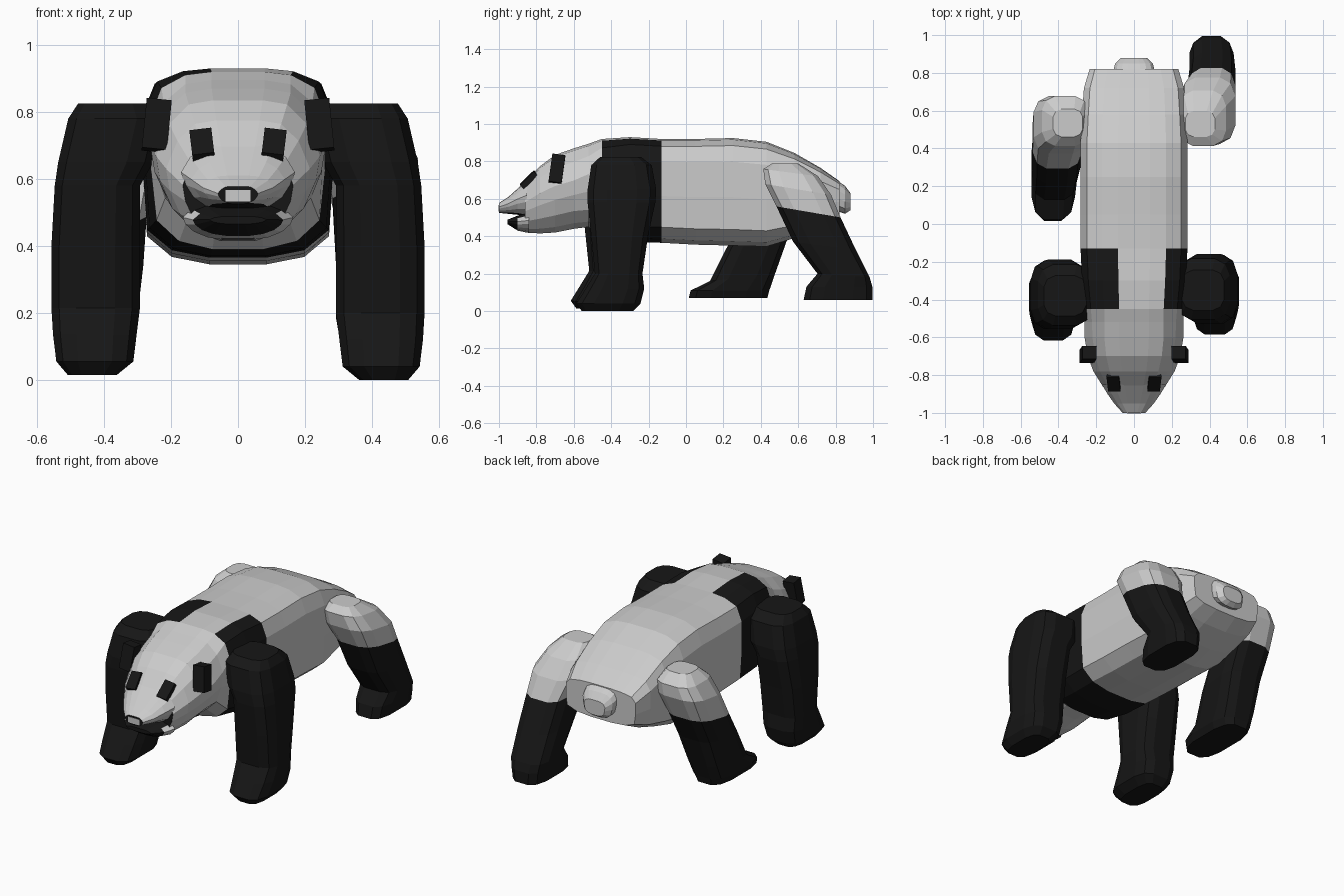
import bpy, bmesh, math
from mathutils import Vector

if "Cube" in bpy.data.objects:
    bpy.data.objects.remove(bpy.data.objects["Cube"])


def material(name, rgb):
    m = bpy.data.materials.new(name)
    m.diffuse_color = (*rgb, 1)
    m.use_nodes = True
    m.node_tree.nodes["Principled BSDF"].inputs["Base Color"].default_value = m.diffuse_color
    return m


PALE = material("pale_fur", (0.8, 0.8, 0.8))
DARK = material("dark_fur", (0.008, 0.008, 0.008))


def loft(name, rings, is_dark):
    """Skin closed rings of points; is_dark(band, side) picks the dark faces."""
    bm = bmesh.new()
    rows = [[bm.verts.new(p) for p in r] for r in rings]
    n = len(rows[0])
    for b, (r0, r1) in enumerate(zip(rows, rows[1:])):
        for i in range(n):
            j = (i + 1) % n
            f = bm.faces.new((r0[i], r0[j], r1[j], r1[i]))
            f.material_index = int(is_dark(b, i))
    for band, row in ((-1, rows[0]), (len(rows), rows[-1])):
        f = bm.faces.new(row)
        f.material_index = int(is_dark(band, 0))
    bmesh.ops.recalc_face_normals(bm, faces=bm.faces[:])
    me = bpy.data.meshes.new(name)
    bm.to_mesh(me)
    bm.free()
    me.materials.append(PALE)
    me.materials.append(DARK)
    ob = bpy.data.objects.new(name, me)
    bpy.context.collection.objects.link(ob)
    return ob


def box(name, loc, size, rot, mat):
    bpy.ops.mesh.primitive_cube_add(size=1, location=loc, rotation=rot)
    ob = bpy.context.object
    ob.name = name
    ob.scale = size
    ob.data.materials.append(mat)
    return ob


# Half cross-sections (across, up), top centre to bottom centre
TRUNK = [(0, 1), (.3, 1), (.6, .985), (.88, .93), (1, .78), (1, .45), (.96, .15), (.7, .04), (.3, 0), (0, 0)]
HEAD = [(0, 1), (.3, 1), (.6, .97), (.84, .83), (1, .6), (.95, .42), (.8, .22), (.55, .07), (.25, 0), (0, 0)]


def cross_section(y, top, bot, hw, t):
    half = [(a[0] + (b[0] - a[0]) * t, a[1] + (b[1] - a[1]) * t) for a, b in zip(TRUNK, HEAD)]
    full = half + [(-u, v) for u, v in half[-2:0:-1]]
    return [(u * hw, y, bot + v * (top - bot)) for u, v in full]


# Head and trunk in one skin: y, top, bottom, half width, head blend
sections = [
    (-.86, .69, .42, .165, 1), (-.78, .775, .415, .215, 1), (-.70, .835, .42, .245, 1),
    (-.60, .87, .44, .262, 1), (-.52, .895, .45, .262, .8), (-.45, .92, .39, .262, .2),
    (-.30, .93, .37, .275, 0), (-.13, .92, .365, .283, 0), (.05, .92, .355, .283, 0),
    (.25, .925, .35, .283, 0), (.43, .905, .345, .283, 0), (.58, .845, .39, .275, 0),
    (.72, .765, .44, .265, 0), (.82, .695, .49, .235, 0)]
# Dark shoulder band leaves an off-centre pale strip on the back
loft("body_and_head", [cross_section(*s) for s in sections],
     lambda b, i: b == -1 or (b in (5, 6) and i not in (0, 1, 17)))

# Upper muzzle with dark nose, open lower jaw with dark lip
loft("upper_muzzle", [cross_section(*s) for s in (
    (-.85, .70, .50, .17, 1), (-.90, .655, .515, .14, 1),
    (-.95, .61, .52, .105, 1), (-1.0, .578, .525, .06, 1))],
    lambda b, i: b == 4 or 7 <= i <= 10)
loft("lower_jaw", [cross_section(*s) for s in (
    (-.84, .53, .418, .165, 1), (-.90, .51, .43, .135, 1), (-.955, .488, .465, .085, 1))],
    lambda b, i: b > 0 or i in (0, 1, 2, 15, 16, 17))
box("nose", (0, -.999, .55), (.075, .006, .035), (0, 0, 0), PALE)

# Eyes and ears
for side, s in (("left", -1), ("right", 1)):
    box(side + "_eye", (s * .107, -.84, .702), (.066, .105, .03), (math.radians(45), s * .12, 0), DARK)
    box(side + "_ear", (s * .243, -.69, .76), (.075, .07, .15), (math.radians(-8), -s * .1, 0), DARK)

# Tail
loft("tail", [cross_section(*s) for s in (
    (.79, .71, .54, .115, .5), (.85, .67, .52, .10, .5), (.88, .63, .54, .07, .5))],
    lambda b, i: False)


def leg(name, rows, is_dark, side=1, dy=0, dz=0, n=12):
    """Rows: z, inner x, outer x, front y, back y, tilt of the ring."""
    rings = []
    for z, x0, x1, y0, y1, tilt in rows:
        ring = []
        for k in range(n):
            a = 2 * math.pi * (k + .5) / n
            c, s = [math.copysign(abs(w) ** .62, w) for w in (math.cos(a), math.sin(a))]
            ring.append((side * ((x0 + x1) / 2 + c * (x1 - x0) / 2),
                         (y0 + y1) / 2 + s * (y1 - y0) / 2 + dy,
                         z + dz * (z < .3) + tilt * s))
        rings.append(ring)
    loft(name, rings, is_dark)


# Front legs, nearly mirrored
front = [(.825, .25, .48, -.46, -.24, 0), (.78, .22, .51, -.51, -.18, 0), (.65, .25, .54, -.53, -.155, 0),
         (.58, .29, .55, -.53, -.16, 0), (.40, .29, .56, -.51, -.20, 0), (.20, .29, .56, -.49, -.23, 0),
         (.12, .30, .555, -.54, -.22, 0), (.04, .31, .545, -.59, -.24, 0), (.0, .36, .51, -.56, -.28, 0)]
leg("front_right_leg", front, lambda b, i: True)
leg("front_left_leg", front, lambda b, i: True, -1, -.03, .015)

# Hind legs: right one stretched back, left one stepping forward
leg("hind_right_leg", [
    (.79, .27, .43, .46, .60, 0), (.74, .24, .49, .41, .71, -.02), (.65, .24, .54, .42, .78, -.03),
    (.53, .28, .54, .48, .83, -.03), (.35, .29, .54, .57, .91, -.02), (.19, .29, .53, .70, .985, -.01),
    (.13, .30, .52, .64, 1.0, 0), (.06, .31, .51, .625, 1.0, 0)],
    lambda b, i: b >= 3)
leg("hind_left_leg", [
    (.79, .27, .43, .46, .61, 0), (.74, .24, .49, .41, .68, 0), (.65, .24, .535, .37, .68, .02),
    (.50, .27, .54, .29, .62, .03), (.35, .28, .54, .21, .54, .02), (.18, .30, .545, .125, .48, .02),
    (.11, .31, .545, .02, .45, 0), (.07, .33, .53, .01, .44, 0)],
    lambda b, i: b >= 3, -1)
